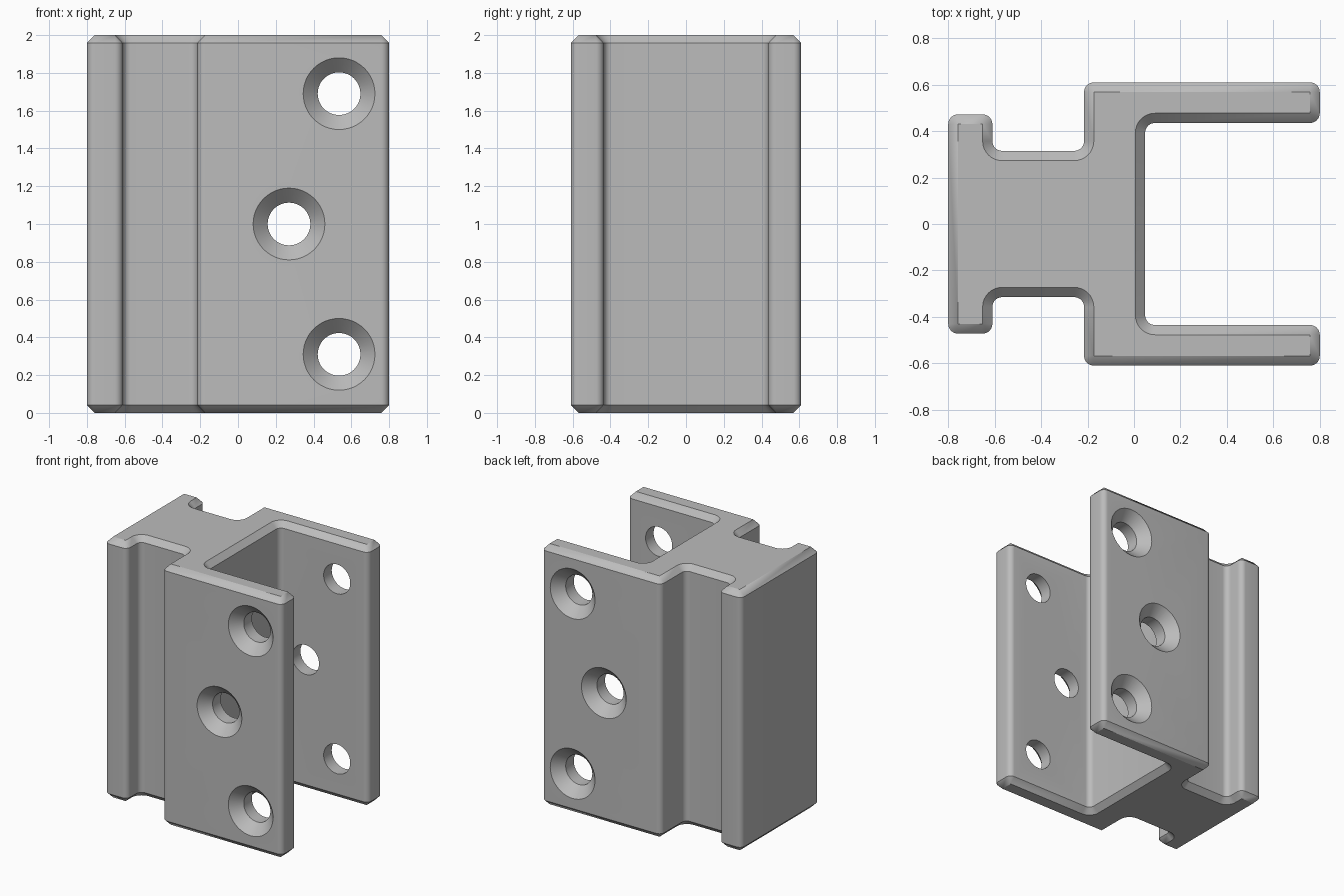
import bpy, bmesh, math
from mathutils import Vector

cube = bpy.data.objects.get("Cube")
if cube:
    bpy.data.objects.remove(cube)

HEIGHT = 2.0
BEVEL = 0.042      # corner radius and end chamfer
STEPS = 8

# Half of the cross-section, mirrored across y = 0
half = [(0.048, 0.435), (0.8, 0.435), (0.8, 0.61), (-0.215, 0.61),
        (-0.215, 0.315), (-0.61, 0.315), (-0.61, 0.472), (-0.8, 0.472)]
corners = [Vector(p) for p in half + [(x, -y) for x, y in reversed(half)]]


def section(inset):
    """Rounded outline, shrunk inwards by inset."""
    outline = []
    for i, p in enumerate(corners):
        d1 = (p - corners[i - 1]).normalized()
        d2 = (corners[(i + 1) % len(corners)] - p).normalized()
        turn = 1 if d1.cross(d2) > 0 else -1
        centre = p + BEVEL * (d2 - d1)
        radius = BEVEL - turn * inset
        for s in range(STEPS + 1):
            t = math.pi / 2 * s / STEPS
            outline.append(centre + radius * (math.sin(t) * d1 - math.cos(t) * d2))
    return outline


def bridge(bm, rings):
    """Join closed rings of vertices and cap both ends."""
    n = len(rings[0])
    for a, b in zip(rings, rings[1:]):
        for i in range(n):
            j = (i + 1) % n
            bm.faces.new((a[i], a[j], b[j], b[i]))
    bm.faces.new(rings[0][::-1])
    bm.faces.new(rings[-1])


def finish(bm, name):
    bmesh.ops.remove_doubles(bm, verts=bm.verts, dist=1e-5)
    bmesh.ops.recalc_face_normals(bm, faces=bm.faces)
    mesh = bpy.data.meshes.new(name)
    bm.to_mesh(mesh)
    bm.free()
    obj = bpy.data.objects.new(name, mesh)
    bpy.context.collection.objects.link(obj)
    return obj


# Extruded body with chamfered ends
bm = bmesh.new()
levels = [(0, BEVEL), (BEVEL, 0), (HEIGHT - BEVEL, 0), (HEIGHT, BEVEL)]
bridge(bm, [[bm.verts.new((p.x, p.y, z)) for p in section(inset)]
            for z, inset in levels])
body = finish(bm, "bracket_body")

# Countersunk drill shapes for both arms
bm = bmesh.new()
drill = [(0.3, 0.113), (0.533, 0.113), (0.61, 0.19), (0.7, 0.28)]
for x, z in [(0.535, 1.69), (0.27, 1.0), (0.535, 0.31)]:
    for side in (-1, 1):
        bridge(bm, [[bm.verts.new((x + r * math.cos(a), side * y, z + r * math.sin(a)))
                     for a in (math.tau * k / 48 for k in range(48))]
                    for y, r in drill])
cutter = finish(bm, "screw_hole_cutter")
cutter.hide_render = True

# Cut the screw holes
cut = body.modifiers.new("screw_holes", 'BOOLEAN')
cut.operation = 'DIFFERENCE'
cut.solver = 'EXACT'
cut.object = cutter
bpy.ops.object.select_all(action='DESELECT')
bpy.context.view_layer.objects.active = body
body.select_set(True)
bpy.ops.object.modifier_apply(modifier=cut.name)
bpy.data.objects.remove(cutter)

# Plain grey finish
grey = bpy.data.materials.new("plain_grey")
grey.use_nodes = True
colour = (0.5, 0.5, 0.5, 1)
grey.diffuse_color = colour
grey.node_tree.nodes["Principled BSDF"].inputs["Base Color"].default_value = colour
body.data.materials.clear()
body.data.materials.append(grey)
bpy.ops.object.shade_smooth_by_angle(angle=math.radians(30))
